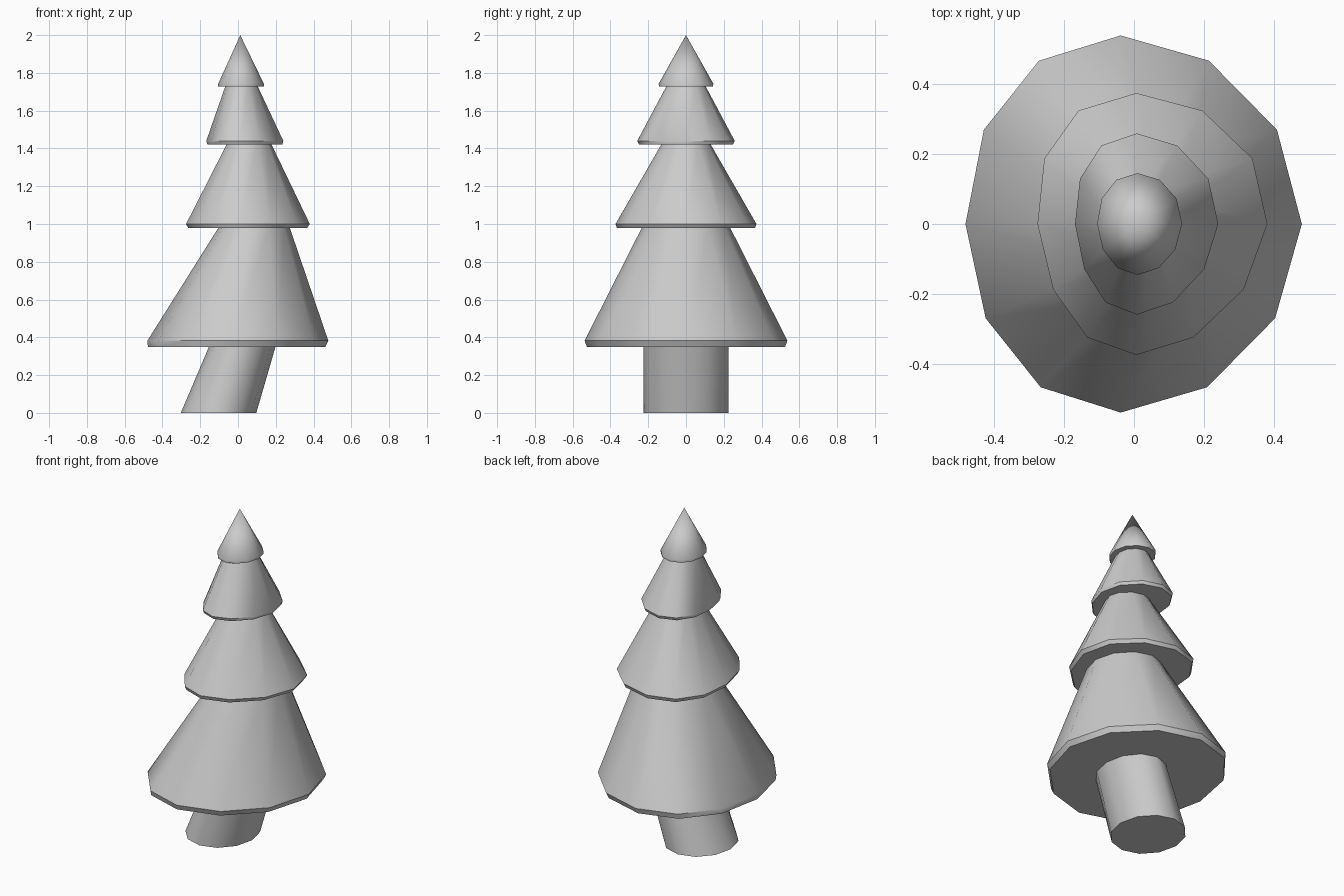
import bpy, bmesh
from math import sin, cos, pi, radians

if "Cube" in bpy.data.objects:
    bpy.data.objects.remove(bpy.data.objects["Cube"])

SIDES = 12


def ring(bm, z, x0, x1, ry, bow=0.0, skew=0.0):
    """Twelve-sided oval from x0 to x1, with its middle bowed sideways."""
    c, r = (x0 + x1) / 2, (x1 - x0) / 2
    verts = []
    for i in range(SIDES):
        a = 2 * pi * i / SIDES
        x = c + r * cos(a) + bow * sin(a) ** 2 + skew * sin(2 * a)
        verts.append(bm.verts.new((x, ry * sin(a), z)))
    return verts


def loft(name, rings, tip=None):
    bm = bmesh.new()
    loops = [ring(bm, *r) for r in rings]
    for lo, hi in zip(loops, loops[1:]):
        for i in range(SIDES):
            j = (i + 1) % SIDES
            bm.faces.new((lo[i], lo[j], hi[j], hi[i]))
    bm.faces.new(loops[0][::-1])
    if tip:
        t = bm.verts.new(tip)
        for i in range(SIDES):
            bm.faces.new((loops[-1][i], loops[-1][(i + 1) % SIDES], t))
    else:
        bm.faces.new(loops[-1])
    bmesh.ops.recalc_face_normals(bm, faces=bm.faces)
    me = bpy.data.meshes.new(name)
    bm.to_mesh(me)
    bm.free()
    ob = bpy.data.objects.new(name, me)
    bpy.context.collection.objects.link(ob)
    bpy.ops.object.select_all(action='DESELECT')
    ob.select_set(True)
    bpy.context.view_layer.objects.active = ob
    bpy.ops.object.shade_smooth_by_angle(angle=radians(40))
    return ob


# Leaning trunk
loft("trunk", [
    (0.0, -0.303, 0.097, 0.225),
    (0.352, -0.153, 0.199, 0.225),
])

# Four stacked tiers: underside edge, rim, then neck under the next tier
loft("foliage", [
    (0.35, -0.477, 0.463, 0.525, -0.037, 0.003),
    (0.382, -0.48, 0.478, 0.537, -0.037, 0.003),
    (0.978, -0.105, 0.275, 0.235, -0.02),
    (0.978, -0.263, 0.366, 0.365, -0.046, 0.0145),
    (1.0, -0.275, 0.38, 0.373, -0.046, 0.0145),
    (1.422, -0.06, 0.177, 0.13, -0.02),
    (1.422, -0.162, 0.235, 0.25, -0.028, 0.007),
    (1.44, -0.168, 0.24, 0.258, -0.028, 0.007),
    (1.727, -0.068, 0.105, 0.105, -0.005),
    (1.727, -0.105, 0.137, 0.142, -0.006, 0.002),
    (1.742, -0.105, 0.137, 0.145, -0.006, 0.002),
], tip=(0.012, 0.0, 2.0))
